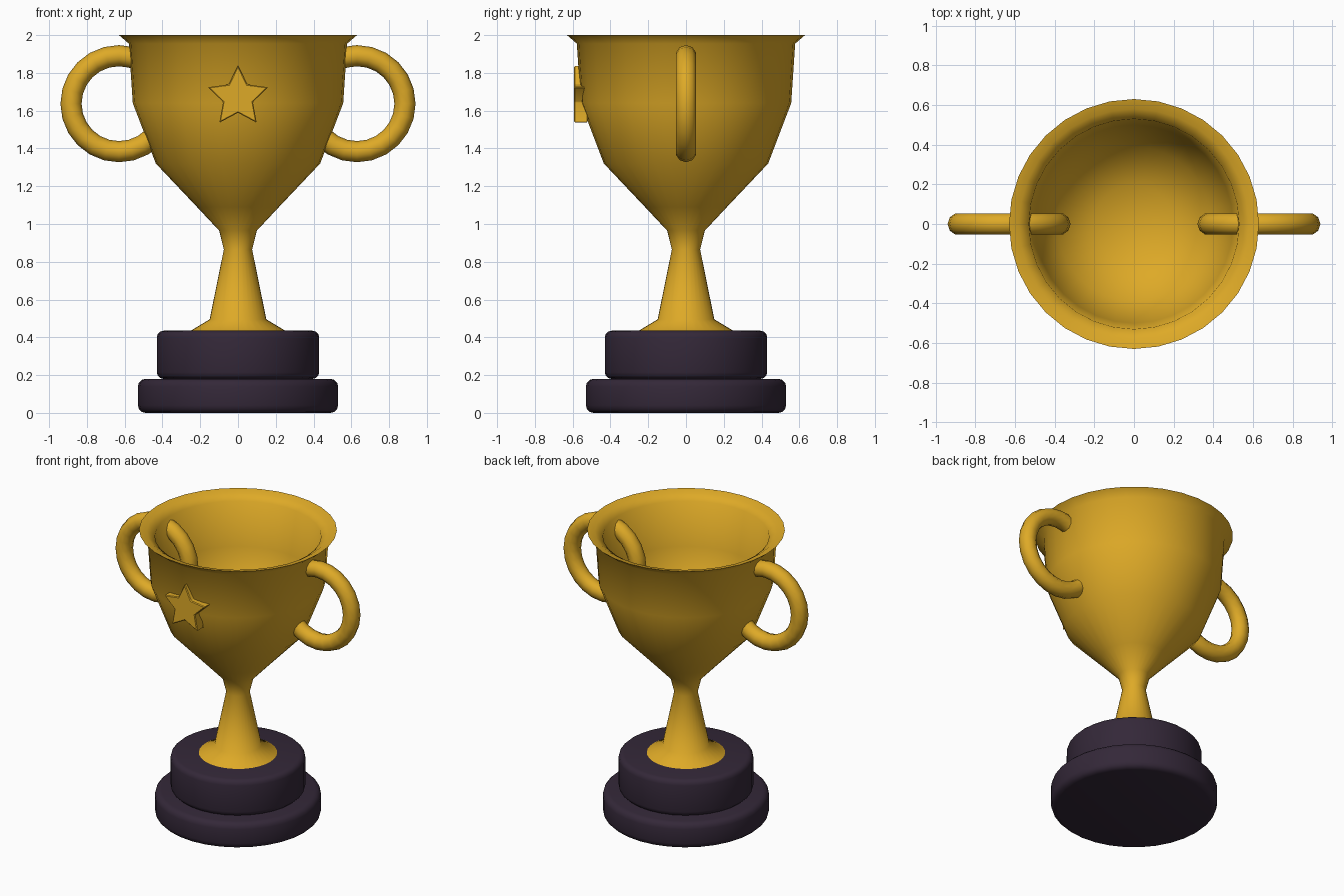
import bpy, bmesh, math

if "Cube" in bpy.data.objects:
    bpy.data.objects.remove(bpy.data.objects["Cube"])

def material(name, rgb):
    m = bpy.data.materials.new(name)
    m.diffuse_color = (*rgb, 1)
    m.use_nodes = True
    m.node_tree.nodes["Principled BSDF"].inputs["Base Color"].default_value = m.diffuse_color
    return m

GOLD = material("gold", (0.73, 0.40, 0.02))
DARK = material("dark_plinth", (0.034, 0.021, 0.040))

def finish(ob, name, mat, angle):
    ob.name = name
    ob.data.materials.clear()
    ob.data.materials.append(mat)
    bpy.ops.object.select_all(action='DESELECT')
    ob.select_set(True)
    bpy.context.view_layer.objects.active = ob
    bpy.ops.object.shade_smooth_by_angle(angle=math.radians(angle))
    return ob

def from_bmesh(bm, name, mat, angle):
    bmesh.ops.recalc_face_normals(bm, faces=bm.faces)
    me = bpy.data.meshes.new(name)
    bm.to_mesh(me)
    bm.free()
    ob = bpy.data.objects.new(name, me)
    bpy.context.collection.objects.link(ob)
    return finish(ob, name, mat, angle)

def lathe(name, profile, mat, angle, steps=32):
    """Spin an (r, z) profile around the z axis."""
    bm = bmesh.new()
    vs = [bm.verts.new((r, 0, z)) for r, z in profile]
    es = [bm.edges.new(p) for p in zip(vs, vs[1:])]
    bmesh.ops.spin(bm, geom=vs + es, cent=(0, 0, 0), axis=(0, 0, 1),
                   angle=2 * math.pi, steps=steps, use_duplicate=False)
    bmesh.ops.remove_doubles(bm, verts=bm.verts, dist=1e-4)
    return from_bmesh(bm, name, mat, angle)

def rounded_disc(name, r, z0, z1, b):
    """Disc with rounded rims."""
    arc = [(b * math.sin(a), b * math.cos(a)) for a in (0, math.pi / 6, math.pi / 3, math.pi / 2)]
    low = [(r - b + s, z0 + b - c) for s, c in arc]
    high = [(r - b + s, z1 - b + c) for s, c in reversed(arc)]
    return lathe(name, [(0, z0)] + low + high + [(0, z1)], DARK, 40)

# Two-step plinth
rounded_disc("plinth_lower", 0.53, 0.0, 0.18, 0.04)
rounded_disc("plinth_upper", 0.43, 0.18, 0.435, 0.035)

# Stem, bowl outside, flared rim and bowl inside in one profile
lathe("cup", [(0, 0.42), (0.25, 0.42), (0.25, 0.435), (0.15, 0.495), (0.075, 0.865),
              (0.10, 0.965), (0.217, 1.09), (0.435, 1.32), (0.557, 1.64), (0.578, 1.955),
              (0.63, 2.0), (0.58, 1.988), (0.53, 1.955), (0.50, 1.65), (0.39, 1.37),
              (0.2, 1.26), (0, 1.23)], GOLD, 52)

# Ring handles, passing through the bowl wall
for side, label in ((-1, "left"), (1, "right")):
    bpy.ops.mesh.primitive_torus_add(major_segments=24, minor_segments=10,
                                     major_radius=0.254, minor_radius=0.056,
                                     location=(side * 0.63, 0, 1.637),
                                     rotation=(math.pi / 2, 0, 0))
    finish(bpy.context.object, "handle_" + label, GOLD, 60)

# Star badge on the front
bm = bmesh.new()
pts = []
for i in range(10):
    r = 0.168 if i % 2 == 0 else 0.083
    a = math.pi / 2 + i * math.pi / 5
    pts.append(bm.verts.new((r * math.cos(a), -0.593, 1.672 + r * math.sin(a))))
face = bm.faces.new(pts)
ext = bmesh.ops.extrude_face_region(bm, geom=[face], use_keep_orig=True)
bmesh.ops.translate(bm, vec=(0, 0.073, 0),
                    verts=[v for v in ext["geom"] if isinstance(v, bmesh.types.BMVert)])
bmesh.ops.recalc_face_normals(bm, faces=bm.faces)
bmesh.ops.bevel(bm, geom=list(bm.edges), offset=0.005, segments=1, affect='EDGES')
from_bmesh(bm, "star_badge", GOLD, 30)
